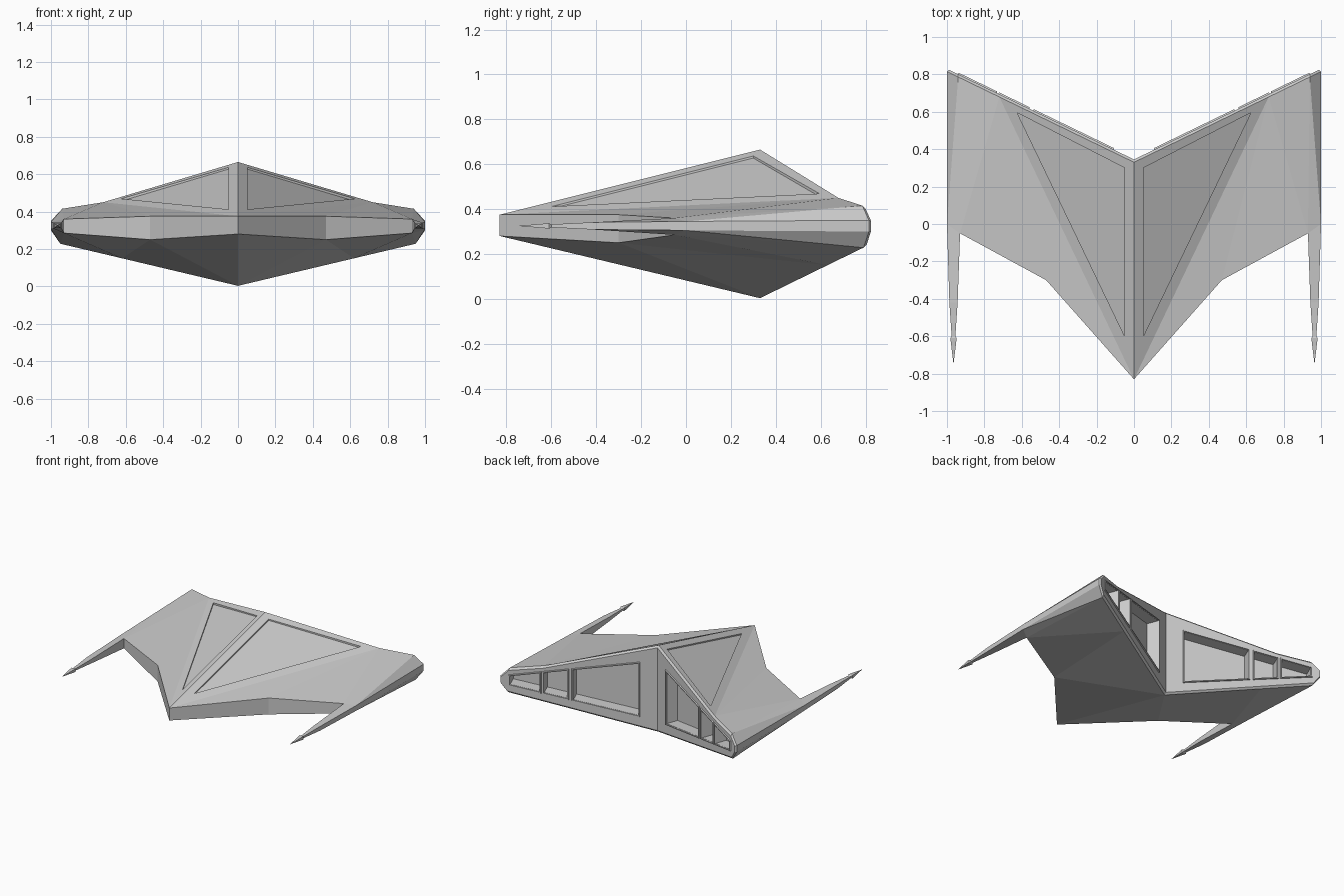
import bpy, bmesh
from mathutils import Vector

if "Cube" in bpy.data.objects:
    bpy.data.objects.remove(bpy.data.objects["Cube"])

def make(name, verts, faces):
    """Build half a part and its mirror image across x = 0."""
    bm = bmesh.new()
    for s in (1, -1):
        vs = [bm.verts.new((s * v[0], v[1], v[2])) for v in verts]
        for f in faces:
            bm.faces.new([vs[i] for i in f][::s])
    bmesh.ops.remove_doubles(bm, verts=bm.verts, dist=1e-5)
    bmesh.ops.recalc_face_normals(bm, faces=bm.faces)
    me = bpy.data.meshes.new(name)
    bm.to_mesh(me)
    bm.free()
    ob = bpy.data.objects.new(name, me)
    bpy.context.collection.objects.link(ob)
    return ob

def prism(name, low, high):
    n = len(low)
    faces = [list(range(n)), list(range(n, 2 * n))]
    faces += [(i, (i + 1) % n, n + (i + 1) % n, n + i) for i in range(n)]
    return make(name, low + high, faces)

def cut(target, cutter):
    m = target.modifiers.new("cut", 'BOOLEAN')
    m.operation, m.solver, m.object = 'DIFFERENCE', 'EXACT', cutter
    bpy.context.view_layer.objects.active = target
    bpy.ops.object.modifier_apply(modifier=m.name)
    bpy.data.objects.remove(cutter)

# Hull: front edge, wing root of the lance, and swept rear rim
front = {
    'N': (0, -.83, .375), 'M': (.47, -.30, .375), 'I': (.93, -.05, .36), 'E': (1, 0, .345),
    'n': (0, -.83, .28), 'm': (.47, -.30, .25), 'i': (.93, -.05, .285), 'e': (1, 0, .305)}
rim = {'P': (0, .665), 'K': (.72, .45), 'T': (.94, .415), 'O': (1, .35),
       'o': (1, .30), 't': (.95, .228), 'k': (.62, .15), 'p': (0, .003)}
names = list(front) + list(rim)
verts = list(front.values()) + [(x, .33 + .485 * x, z) for x, z in rim.values()]
for x, z in rim.values():          # rear face, chamfered in from the rim
    x2 = min(x, .99)
    dz = .015 if abs(z - .325) > .05 else .004
    verts.append((x2, .345 + .485 * x2, z - dz if z > .325 else z + dz))
faces = [[names.index(c) for c in f] for f in
         ("NPK NKM MKI IKT IET ETO EOoe eot iet itk imk mkp mpn NMmn MIim IEei").split()]
faces += [(8 + i, 9 + i, 17 + i, 16 + i) for i in range(7)]
faces.append(list(range(16, 24)))
hull = make("hull", verts, faces)

# Sunken triangular panels on the upper deck
def deck(x, y, up):
    return (x, y, .375 + .25 * (y + .83) - .4266 * x + up)
tri = [(.05, -.60), (.05, .30), (.625, .595)]
cut(hull, prism("deck_cutter", [deck(x, y, -.009) for x, y in tri],
                [deck(x, y, .06) for x, y in tri]))

# Engine bays in the rear face with raised frames
def rear(x, z, d):
    return Vector((x + .436 * d, .345 + .485 * x - .9 * d, z))

def bay(x0, x1, grow, d):
    top = lambda x: .52 - .20 * (x - .12) + grow
    bot = lambda x: .125 + .21 * (x - .12) - grow
    a, b = x0 - grow, x1 + grow
    return [rear(a, bot(a), d), rear(b, bot(b), d), rear(b, top(b), d), rear(a, top(a), d)]

for i, (x0, x1) in enumerate([(.12, .53), (.57, .715), (.745, .93)]):
    cut(hull, prism("bay_cutter", bay(x0, x1, -.008, .08), bay(x0, x1, .002, -.02)))
    rings = [bay(x0, x1, g, d) for g, d in
             ((.012, .002), (.009, -.008), (.002, -.008), (.001, .004))]
    make(f"bay_frame_{i + 1}", sum(rings, []),
         [(4 * r + k, 4 * r + (k + 1) % 4, 4 * r + 4 + (k + 1) % 4, 4 * r + 4 + k)
          for r in range(3) for k in range(4)])

# Forward lances on the wing tips, with barbed points
def ring(y, w, h):
    return [(.965 + a * w, y, .325 + b * h) for a, b in ((-1, 1), (1, 1), (1, -1), (-1, -1))]
rings = [[front[c] for c in 'IEei'], ring(-.42, .022, .016), ring(-.60, .010, .007),
         ring(-.61, .017, .012)]
verts = sum(rings, []) + [(.965, -.75, .325)]
faces = [(4 * r + k, 4 * r + (k + 1) % 4, 4 * r + 4 + (k + 1) % 4, 4 * r + 4 + k)
         for r in range(3) for k in range(4)]
faces += [(12 + k, 12 + (k + 1) % 4, 16) for k in range(4)]
make("wing_lances", verts, faces)
